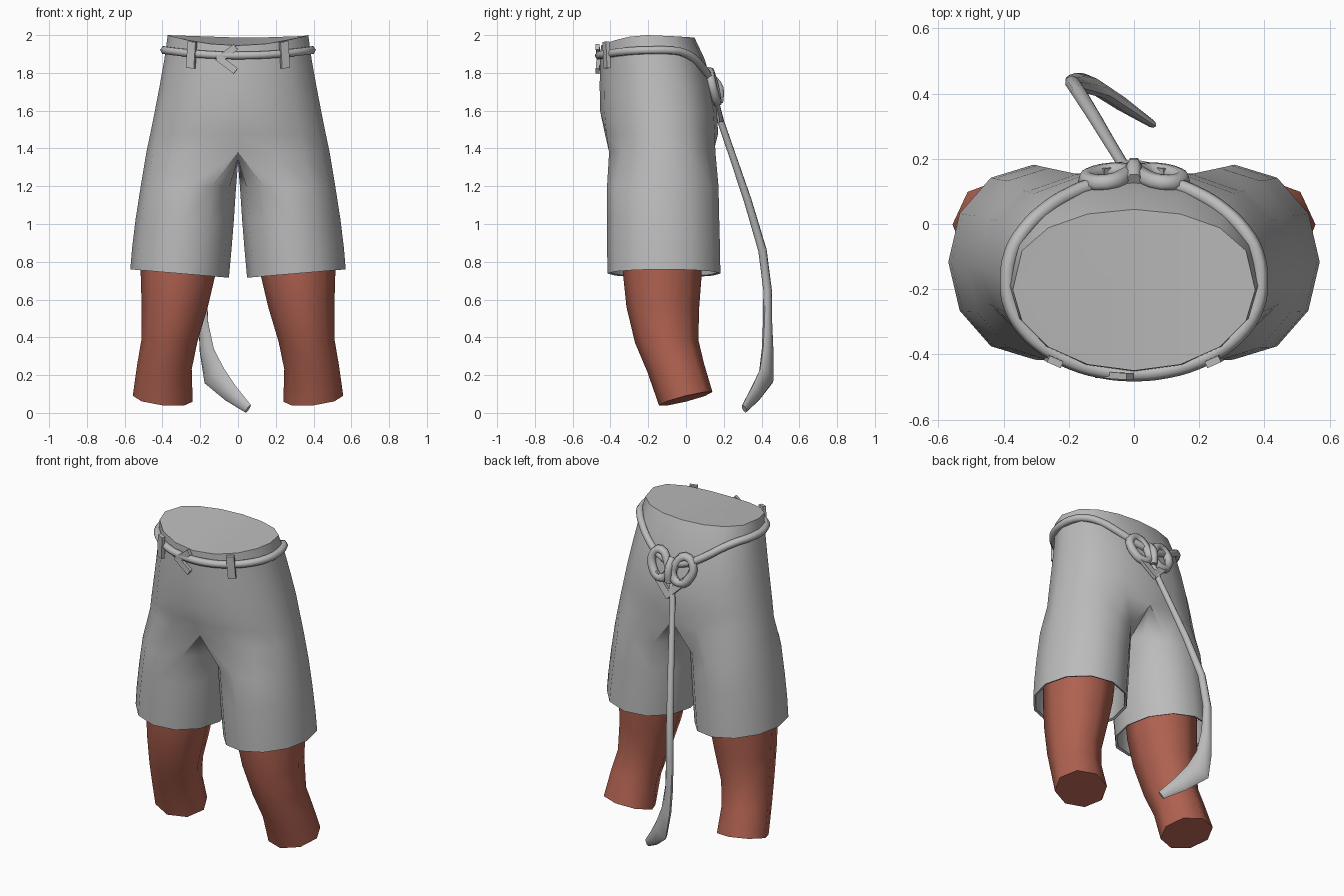
import bpy, bmesh, math
from mathutils import Vector, Matrix

if "Cube" in bpy.data.objects:
    bpy.data.objects.remove(bpy.data.objects["Cube"])


def material(name, rgb):
    m = bpy.data.materials.new(name)
    m.use_nodes = True
    m.diffuse_color = (*rgb, 1)
    m.node_tree.nodes["Principled BSDF"].inputs["Base Color"].default_value = (*rgb, 1)
    return m


GREY = material("grey_cloth", (0.5, 0.5, 0.5))
RED = material("red_cloth", (0.43, 0.12, 0.08))


def finish(name, bm, mat, mirror=False, angle=50):
    bmesh.ops.recalc_face_normals(bm, faces=bm.faces)
    mesh = bpy.data.meshes.new(name)
    bm.to_mesh(mesh)
    bm.free()
    mesh.materials.append(mat)
    ob = bpy.data.objects.new(name, mesh)
    bpy.context.collection.objects.link(ob)
    bpy.ops.object.select_all(action='DESELECT')
    bpy.context.view_layer.objects.active = ob
    ob.select_set(True)
    bpy.ops.object.shade_smooth_by_angle(angle=math.radians(angle))
    if mirror:
        mod = ob.modifiers.new("mirror", 'MIRROR')
        mod.use_clip = True
        mod.merge_threshold = 0.0005
    return ob


def bridge(bm, a, b, closed=True):
    n = len(a)
    for i in range(n if closed else n - 1):
        j = (i + 1) % n
        bm.faces.new((a[i], a[j], b[j], b[i]))


def loft(bm, rings, caps=(True, True)):
    vs = [[bm.verts.new(p) for p in r] for r in rings]
    for a, b in zip(vs, vs[1:]):
        bridge(bm, a, b)
    for on, r in zip(caps, (vs[0], vs[-1])):
        if on:
            bm.faces.new(r)


# Torso outline by height: z, half width, front y, back y
PROFILE = [(2.0, .372, -.45, .045), (1.87, .39, -.455, .10), (1.73, .415, -.457, .138),
           (1.6, .44, -.455, .163), (1.48, .464, -.445, .17), (1.38, .485, -.43, .173)]


def torso(t, z, off=0.0):
    """Point on the torso; t = 0 at front centre, pi at back centre."""
    z = min(2.0, max(1.38, z))
    for a, b in zip(PROFILE, PROFILE[1:]):
        if z >= b[0]:
            k = (a[0] - z) / (a[0] - b[0])
            w, f, r = (a[i] + (b[i] - a[i]) * k for i in (1, 2, 3))
            break
    c = math.cos(t)
    mid, half = (f + r) / 2, (r - f) / 2 + off
    y = mid - half * c if c > 0 else mid + half * abs(c) ** .75
    return Vector(((w + off) * math.sin(t), y, z))


# Shorts: right half is mirrored; torso arcs run into closed leg rings
bm = bmesh.new()
arcs = []
for row in PROFILE:
    arc = [torso(math.pi * i / 8, row[0]) for i in range(9)]
    arc[0].x = arc[8].x = 0
    if row[0] == 2.0:
        for i, p in enumerate(arc):
            c = math.cos(math.pi * i / 8)
            p.z -= .055 * c * c if c > 0 else .013 * -c
    arcs.append(arc)
arcs[-1][0].y, arcs[-1][8].y = -.385, .145
arcs[-2][0].y = -.43
verts = [[bm.verts.new(p) for p in arc] for arc in arcs]
for a, b in zip(verts, verts[1:]):
    bridge(bm, a, b, closed=False)
bm.faces.new(verts[0])
crotch = [bm.verts.new((0, y, z)) for y, z in ((.07, 1.34), (-.1, 1.32), (-.28, 1.345))]
prev = verts[-1] + crotch
# Leg rings: z, inner x, outer x, front y, back y
for k, (z, x0, x1, y0, y1) in enumerate([
        (1.2, .010, .515, -.418, .172), (1.02, .022, .543, -.418, .176),
        (.87, .034, .561, -.418, .180), (.72, .048, .570, -.415, .182),
        (.725, .062, .556, -.400, .168), (.9, .062, .540, -.390, .155)]):
    ring = []
    for i in range(12):
        a = math.radians(240 + 30 * i)
        x = (x0 + x1) / 2 + (x1 - x0) / 2 * math.cos(a)
        y = (y0 + y1) / 2 + (y1 - y0) / 2 * math.sin(a)
        rise = .04 * (x - .1) / .47 if k in (3, 4) else 0
        ring.append(bm.verts.new((x, y, z + rise)))
    bridge(bm, prev, ring)
    prev = ring
finish("shorts", bm, GREY, mirror=True)

# Lower legs: z, inner x, outer x, front y, back y, tilt
bm = bmesh.new()
rings = []
for z, x0, x1, y0, y1, tilt in [
        (.95, .09, .515, -.335, .085, 0), (.73, .12, .515, -.333, .083, 0),
        (.56, .16, .51, -.315, .07, 0), (.38, .215, .512, -.27, .065, .05),
        (.24, .245, .535, -.205, .095, .15), (.075, .24, .557, -.143, .14, .25)]:
    cx, cy = (x0 + x1) / 2, (y0 + y1) / 2
    ring = []
    for i in range(8):
        a = math.tau * i / 8
        dx, dy = (x1 - x0) / 2 * math.cos(a), (y1 - y0) / 2 * math.sin(a)
        ring.append((cx + dx, cy + dy, z + tilt * (dy + .4 * dx)))
    rings.append(ring)
loft(bm, rings, caps=(False, True))
finish("lower_legs", bm, RED, mirror=True)


def tube(name, points, radius, cyclic=False):
    cu = bpy.data.curves.new(name, 'CURVE')
    cu.dimensions = '3D'
    cu.bevel_depth = radius
    cu.bevel_resolution = 1
    cu.resolution_u = 3
    cu.use_fill_caps = True
    sp = cu.splines.new('BEZIER')
    sp.bezier_points.add(len(points) - 1)
    for b, p in zip(sp.bezier_points, points):
        b.co = p
        b.handle_left_type = b.handle_right_type = 'AUTO'
    sp.use_cyclic_u = cyclic
    cu.materials.append(GREY)
    ob = bpy.data.objects.new(name, cu)
    bpy.context.collection.objects.link(ob)
    return ob


# Belt cord dips to the knot at the back
belt = []
for i in range(24):
    t = math.tau * i / 24
    c = math.cos(t)
    z = 1.92 - .028 * max(0, c) ** 2 - .17 * max(0, -c) ** 4
    belt.append(torso(t, z, .006))
tube("belt", belt, .023, cyclic=True)


def back_point(x, z, off):
    return Vector((x, torso(math.pi, z).y + off - .5 * x * x, z))


# Bow at the back: two loops and a knot
for side, label in ((1, "left"), (-1, "right")):
    pts = [back_point(side * x, z, .012) for x, z in
           ((.02, 1.68), (.07, 1.645), (.13, 1.69), (.14, 1.765), (.085, 1.805), (.03, 1.75))]
    tube(label + "_bow_loop", pts, .027, cyclic=True)
tube("bow_knot", [back_point(0, z, o) for z, o in ((1.78, .01), (1.72, .038), (1.64, .02))], .024)


def bar(bm, p, q, normal, width, depth):
    """Flat band from p to q, facing along normal."""
    p, q = Vector(p), Vector(q)
    u = (q - p).normalized()
    n = Vector(normal)
    n = (n - u * n.dot(u)).normalized()
    w = n.cross(u)
    m = Matrix((u * (q - p).length, w * width, n * depth)).transposed().to_4x4()
    m.translation = (p + q) / 2
    bmesh.ops.create_cube(bm, size=1, matrix=m)


# Bow ends: a pointed pair of flat bands
bm = bmesh.new()
for s in (1, -1):
    bar(bm, back_point(s * .105, 1.67, .018), back_point(-s * .012, 1.555, .02), (0, 1, .2), .042, .02)
finish("bow_ends", bm, GREY, angle=30)

# Front buckle: arrow pointing sideways
bm = bmesh.new()
for z in (1.938, 1.81):
    bar(bm, (-.012, -.468, z), (-.108, -.462, 1.874 + (1.874 - z) * .12), (0, -1, 0), .036, .02)
finish("front_buckle", bm, GREY, angle=30)

# Belt loops
bm = bmesh.new()
for s in (1, -1):
    t = s * .64
    n = Vector((s * .4, -.9, 0))
    bar(bm, torso(t, 1.825, .022), torso(t, 1.965, .028), n, .046, .022)
finish("belt_loops", bm, GREY, angle=30)

# Hanging tail with a flat leaf-shaped end: x, y, z, wide radius, thin radius
TAIL = [(-.005, .155, 1.66, .016, .016), (-.035, .185, 1.54, .018, .018),
        (-.075, .25, 1.35, .019, .019), (-.12, .325, 1.13, .021, .021),
        (-.17, .405, .86, .023, .023), (-.188, .432, .65, .025, .022),
        (-.184, .432, .48, .030, .022), (-.165, .432, .33, .045, .024),
        (-.125, .425, .195, .072, .024), (-.04, .37, .105, .050, .022),
        (.054, .308, .022, .026, .012)]
bm = bmesh.new()
thin = Vector((.53, .85, 0)).normalized()
rings = []
for i, (x, y, z, rw, rt) in enumerate(TAIL):
    a = Vector(TAIL[max(0, i - 1)][:3])
    b = Vector(TAIL[min(len(TAIL) - 1, i + 1)][:3])
    tan = (b - a).normalized()
    wide = tan.cross(thin).normalized()
    flat = wide.cross(tan)
    rings.append([Vector((x, y, z)) + wide * rw * math.cos(math.tau * k / 8)
                  + flat * rt * math.sin(math.tau * k / 8) for k in range(8)])
loft(bm, rings)
finish("tail", bm, GREY)
